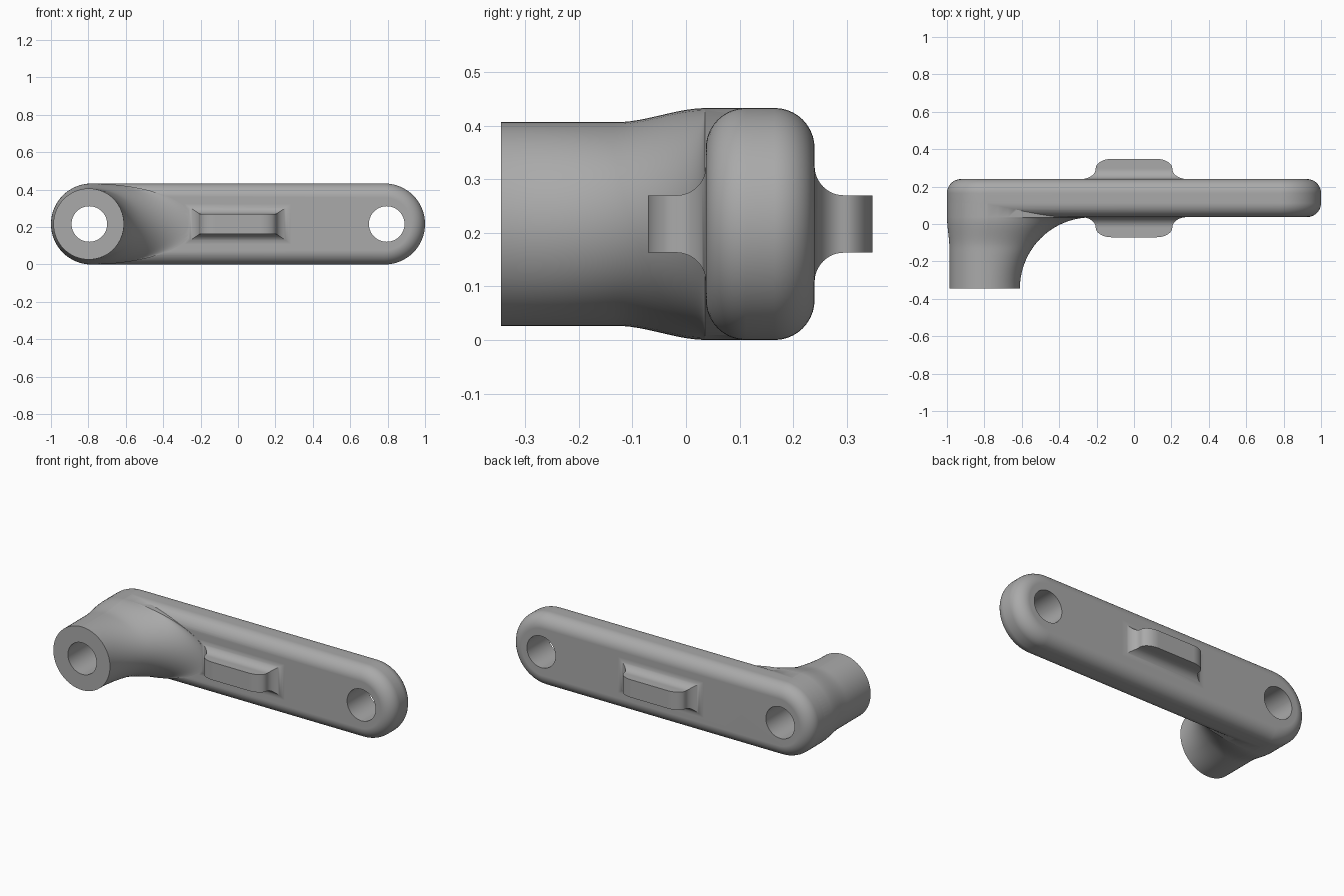
import bpy, bmesh
from math import sin, cos, pi, sqrt, radians

cube = bpy.data.objects.get("Cube")
if cube:
    bpy.data.objects.remove(cube, do_unlink=True)

MID_Z = 0.2165      # half the bar width, also its end radius
FRONT, BACK = 0.037, 0.24
END_X = 1 - MID_Z
HOLE_X = 0.795

grey = bpy.data.materials.new("plain grey")
grey.use_nodes = True
grey.diffuse_color = (0.4, 0.4, 0.4, 1)
grey.node_tree.nodes["Principled BSDF"].inputs["Base Color"].default_value = (0.4, 0.4, 0.4, 1)


def loft(name, sections):
    """Skin a closed solid through (y, [(x, z offset), ...]) sections."""
    bm = bmesh.new()
    rings = [[bm.verts.new((x, y, MID_Z + z)) for x, z in pts] for y, pts in sections]
    n = len(rings[0])
    for a, b in zip(rings, rings[1:]):
        for i in range(n):
            j = (i + 1) % n
            bm.faces.new((a[i], a[j], b[j], b[i]))
    bm.faces.new(rings[0])
    bm.faces.new(rings[-1])
    bmesh.ops.recalc_face_normals(bm, faces=bm.faces)
    mesh = bpy.data.meshes.new(name)
    bm.to_mesh(mesh)
    bm.free()
    mesh.materials.append(grey)
    obj = bpy.data.objects.new(name, mesh)
    bpy.context.collection.objects.link(obj)
    return obj


def rounded(left, right, r, right_len, n=32):
    """Outline with a round left end and a round or elliptical right end."""
    pts = [(right + right_len * sin(pi * i / n), -r * cos(pi * i / n)) for i in range(n + 1)]
    pts += [(left - r * sin(pi * i / n), r * cos(pi * i / n)) for i in range(n + 1)]
    return pts


def combine(target, other, operation):
    mod = target.modifiers.new("combine", "BOOLEAN")
    mod.object, mod.operation, mod.solver = other, operation, "EXACT"
    bpy.context.view_layer.objects.active = target
    bpy.ops.object.modifier_apply(modifier=mod.name)
    bpy.data.objects.remove(other, do_unlink=True)


# Bar with fully rounded rims
EDGE, STEPS = 0.075, 10
rim = [(EDGE * (1 - sin(a)), EDGE * (1 - cos(a)))
       for a in (pi / 2 * i / STEPS for i in range(STEPS + 1))]
levels = [(FRONT + d, MID_Z - inset) for inset, d in reversed([(e, f) for f, e in rim])]
levels = sorted(levels) + sorted((FRONT + BACK - y, r) for y, r in levels)
bar = loft("lever_arm", [(y, rounded(-END_X, END_X, r, r)) for y, r in levels])

# Boss that flares into the bar
BOSS_Y, BOSS_R, SWEEP = -0.345, 0.19, 0.38
sections = []
for i in range(33):
    angle = pi / 2 * i / 32
    y = BOSS_Y + SWEEP * sin(angle)
    reach = -0.23 - SWEEP * cos(angle)
    t = min(max((y + 0.13) / 0.167, 0), 1)
    t = t * t * (3 - 2 * t)
    r = BOSS_R + t * (MID_Z - 0.0003 - BOSS_R)
    cx = -0.797 + t * (0.797 - END_X)
    sections.append((y, rounded(cx, cx + 0.0005, r, reach - cx - 0.0005)))
sections.append((0.13, sections[-1][1]))
combine(bar, loft("boss", sections), "UNION")


# Filleted grip tab on each face
def tab_section(y, half_x, half_z):
    return y, [(-half_x, -half_z), (half_x, -half_z), (half_x, half_z), (-half_x, half_z)]


for name, face, out in (("front_tab", FRONT, -1), ("back_tab", BACK, 1)):
    parts = [tab_section(face - out * 0.03, 0.285, 0.108)]
    for i in range(13):
        s, c = sin(pi / 2 * i / 12), cos(pi / 2 * i / 12)
        parts.append(tab_section(face + out * 0.055 * (1 - c),
                                 0.285 - 0.08 * s, 0.108 - 0.0545 * s))
    for i in range(1, 13):
        s, c = sin(pi / 2 * i / 12), cos(pi / 2 * i / 12)
        parts.append(tab_section(face + out * (0.055 + 0.053 * s),
                                 0.12 + 0.085 * c, 0.0535))
    combine(bar, loft(name, parts), "UNION")

# Through holes
for x in (-HOLE_X, HOLE_X):
    hole = rounded(x, x + 0.0002, 0.095, 0.095)
    cutter = loft("hole_cutter", [(-0.6, hole), (0.6, hole)])
    cutter.hide_render = True
    combine(bar, cutter, "DIFFERENCE")

# Smooth shading with crisp edges
bpy.ops.object.select_all(action="DESELECT")
bar.select_set(True)
bpy.context.view_layer.objects.active = bar
bpy.ops.object.shade_smooth_by_angle(angle=radians(30))
weighted = bar.modifiers.new("weighted normals", "WEIGHTED_NORMAL")
weighted.keep_sharp = True
